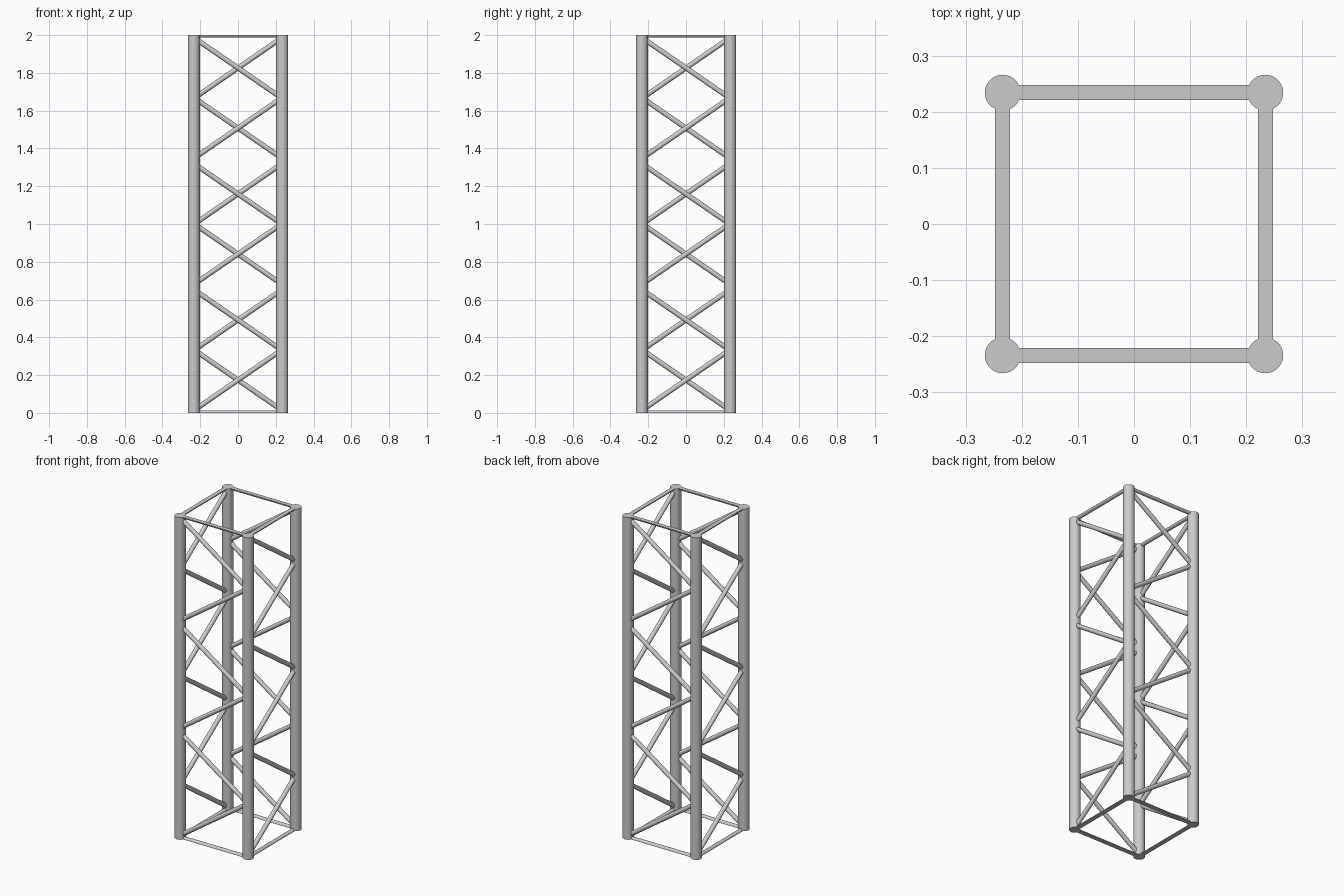
import bpy, bmesh, math
from mathutils import Vector, Matrix

if "Cube" in bpy.data.objects:
    bpy.data.objects.remove(bpy.data.objects["Cube"])

A, H = 0.234, 2.0            # post offset, tower height
R_POST, R_BAR = 0.032, 0.0133


def tube(name, p, q, r, sides, clip=None):
    """Round bar from p to q; clip=(point, normal) cuts it flat and caps it."""
    p, q = Vector(p), Vector(q)
    bm = bmesh.new()
    rot = (q - p).to_track_quat('Z', 'Y').to_matrix().to_4x4()
    bmesh.ops.create_cone(bm, cap_ends=True, segments=sides, radius1=r, radius2=r,
                          depth=(q - p).length, matrix=Matrix.Translation((p + q) / 2) @ rot)
    if clip:
        cut = bmesh.ops.bisect_plane(bm, geom=bm.verts[:] + bm.edges[:] + bm.faces[:],
                                     plane_co=clip[0], plane_no=clip[1], clear_outer=True)
        rim = [e for e in bm.edges if e.is_boundary]
        bmesh.ops.holes_fill(bm, edges=rim, sides=0)
        bmesh.ops.recalc_face_normals(bm, faces=bm.faces[:])
    me = bpy.data.meshes.new(name)
    bm.to_mesh(me)
    bm.free()
    ob = bpy.data.objects.new(name, me)
    bpy.context.collection.objects.link(ob)
    bpy.ops.object.select_all(action='DESELECT')
    ob.select_set(True)
    bpy.context.view_layer.objects.active = ob
    bpy.ops.object.shade_smooth_by_angle(angle=math.radians(35))
    return ob


# Brace centre heights; alternate braces fall, then rise, from left to right
centres = [1.826, 1.508, 1.159, 0.841, 0.492, 0.174]
rise = 0.161

# The same side frame repeats four times around the tower
for i, side in enumerate(("front", "right", "back", "left")):
    turn = Matrix.Rotation(i * math.pi / 2, 4, 'Z')

    def at(x, z):
        return turn @ Vector((x, -A, z))

    # Corner post
    tube(side + "_corner_post", at(-A, 0), at(-A, H), R_POST, 32)

    # Half-round rails, flush with the post ends
    tube(side + "_bottom_rail", at(-A, 0), at(A, 0), R_BAR, 24, ((0, 0, 0), (0, 0, -1)))
    tube(side + "_top_rail", at(-A, H), at(A, H), R_BAR, 24, ((0, 0, H), (0, 0, 1)))

    # Zigzag diagonal braces
    for k, z in enumerate(centres):
        d = rise if k % 2 == 0 else -rise
        e = 0.96
        tube(f"{side}_brace_{k + 1}", at(-A * e, z + d * e), at(A * e, z - d * e), R_BAR, 20)
